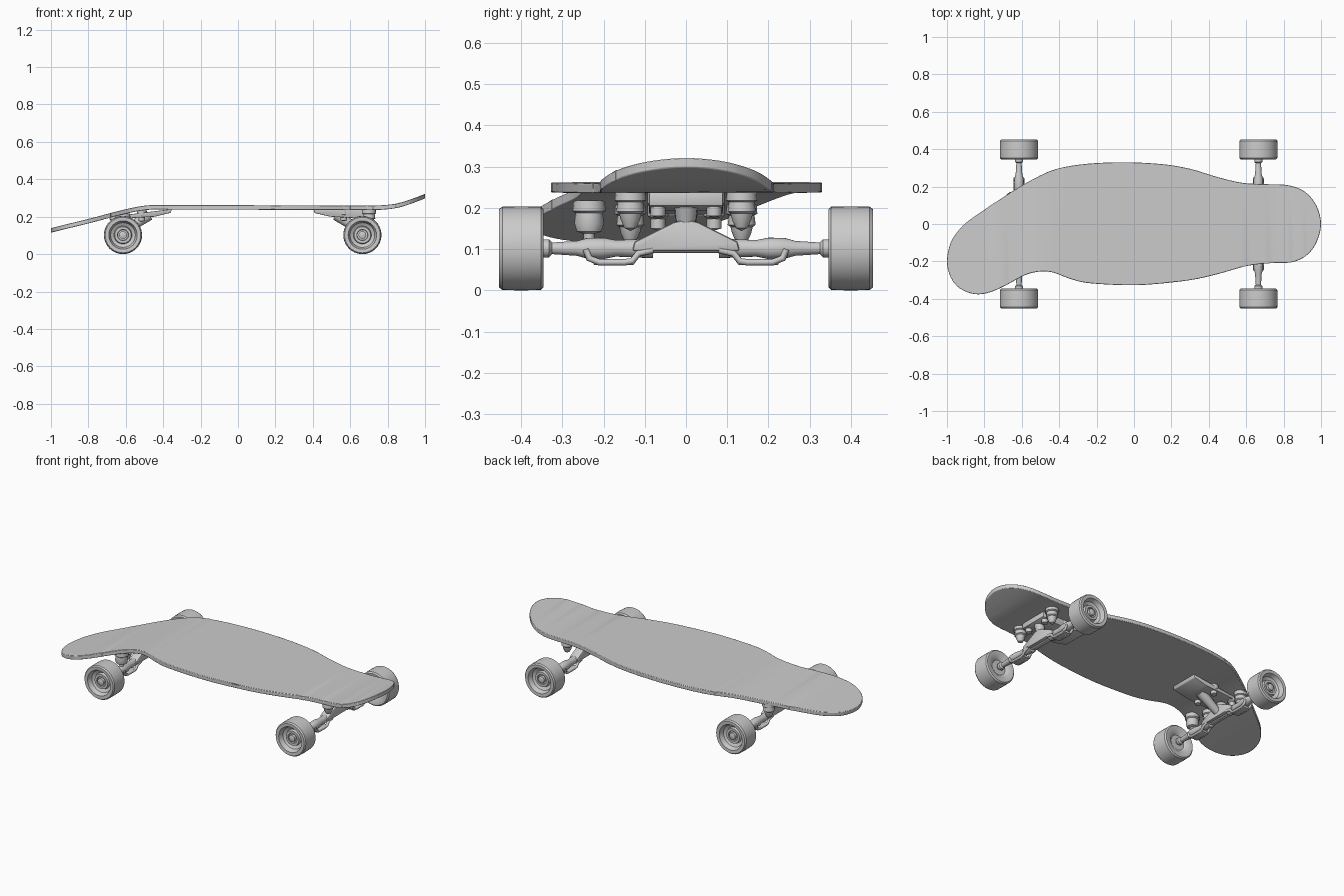
import bpy, bmesh, math
from mathutils import Vector, Matrix

if "Cube" in bpy.data.objects:
    bpy.data.objects.remove(bpy.data.objects["Cube"])


def finish(name, bm, angle=35):
    bmesh.ops.recalc_face_normals(bm, faces=bm.faces)
    me = bpy.data.meshes.new(name)
    bm.to_mesh(me)
    bm.free()
    ob = bpy.data.objects.new(name, me)
    bpy.context.collection.objects.link(ob)
    bpy.ops.object.select_all(action='DESELECT')
    ob.select_set(True)
    bpy.context.view_layer.objects.active = ob
    bpy.ops.object.shade_smooth_by_angle(angle=math.radians(angle))
    return ob


def lathe(name, profile, loc, rot=None, n=32):
    """Revolve (radius, height) points about z, then rotate and move."""
    bm = bmesh.new()
    vs = [bm.verts.new((r, 0, h)) for r, h in profile]
    es = [bm.edges.new(p) for p in zip(vs, vs[1:])]
    bmesh.ops.spin(bm, geom=vs + es, cent=(0, 0, 0), axis=(0, 0, 1),
                   angle=2 * math.pi, steps=n, use_merge=True)
    bmesh.ops.remove_doubles(bm, verts=bm.verts, dist=1e-5)
    m = Matrix.Translation(loc) @ (rot.to_4x4() if rot else Matrix())
    bmesh.ops.transform(bm, matrix=m, verts=bm.verts)
    return finish(name, bm)


def rod(name, a, b, r1, r2=None):
    a, b = Vector(a), Vector(b)
    d = b - a
    r2 = r1 if r2 is None else r2
    q = d.to_track_quat('Z', 'Y').to_matrix()
    return lathe(name, [(0, 0), (r1, 0), (r2, d.length), (0, d.length)], a, q, 16)


def prism(name, pts, offset, bevel):
    """Extrude a planar 3D polygon along an offset."""
    bm = bmesh.new()
    f = bm.faces.new([bm.verts.new(p) for p in pts])
    ex = bmesh.ops.extrude_face_region(bm, geom=[f], use_keep_orig=True)
    bmesh.ops.translate(bm, vec=offset,
                        verts=[g for g in ex['geom'] if isinstance(g, bmesh.types.BMVert)])
    bmesh.ops.recalc_face_normals(bm, faces=bm.faces)
    bmesh.ops.bevel(bm, geom=bm.edges[:], offset=bevel, segments=2, affect='EDGES', profile=0.5)
    return finish(name, bm)


def catmull(p0, p1, p2, p3, t):
    return 0.5 * (2 * p1 + (p2 - p0) * t + (2 * p0 - 5 * p1 + 4 * p2 - p3) * t * t
                  + (3 * p1 - p0 - 3 * p2 + p3) * t ** 3)


# Side profile of the deck top: dropped tail, flat middle, raised nose
SIDE = [(-1.2, .085), (-1, .139), (-.8, .188), (-.6, .24), (-.48, .261), (-.36, .262), (.2, .261),
        (.7, .26), (.78, .262), (.86, .273), (.93, .295), (1, .322), (1.1, .36)]
THICK = .024


def deck_top(x):
    for i in range(1, len(SIDE) - 2):
        (xa, za), (xb, zb) = SIDE[i], SIDE[i + 1]
        if x <= xb or i == len(SIDE) - 3:
            t = (x - xa) / (xb - xa)
            sa = (zb - SIDE[i - 1][1]) / (xb - SIDE[i - 1][0])
            sb = (SIDE[i + 2][1] - za) / (SIDE[i + 2][0] - xa)
            h = xb - xa
            return ((2*t**3 - 3*t*t + 1) * za + (t**3 - 2*t*t + t) * h * sa
                    + (3*t*t - 2*t**3) * zb + (t**3 - t*t) * h * sb)


def under(x):
    return deck_top(x) - THICK


# Deck: smooth outline, sliced across, then bent to the side profile
OUTLINE = [(-1, -.2), (-.98, -.1), (-.93, -.025), (-.86, .035), (-.65, .175), (-.5, .26),
           (-.4, .298), (-.25, .322), (-.05, .33), (.15, .32), (.3, .295), (.45, .25),
           (.58, .22), (.7, .213), (.82, .208), (.91, .175), (.975, .1), (1, 0),
           (.975, -.1), (.92, -.17), (.84, -.205), (.72, -.21), (.6, -.225), (.45, -.267),
           (.3, -.3), (.1, -.322), (-.05, -.327), (-.25, -.315), (-.35, -.29), (-.43, -.26),
           (-.5, -.254), (-.58, -.272), (-.68, -.325), (-.77, -.365), (-.85, -.375),
           (-.93, -.345), (-.98, -.285)]
P = [Vector(p) for p in OUTLINE]
N = len(P)
bm = bmesh.new()
ring = []
for i in range(N):
    for k in range(4):
        v = catmull(P[i - 1], P[i], P[(i + 1) % N], P[(i + 2) % N], k / 4)
        ring.append(bm.verts.new((v.x, v.y, 0)))
bm.faces.new(ring)
for i in range(1, 50):
    bmesh.ops.bisect_plane(bm, geom=bm.verts[:] + bm.edges[:] + bm.faces[:],
                           plane_co=(-1 + i * .04, 0, 0), plane_no=(1, 0, 0))
ex = bmesh.ops.extrude_face_region(bm, geom=bm.faces[:], use_keep_orig=True)
top = {g for g in ex['geom'] if isinstance(g, bmesh.types.BMVert)}
for v in bm.verts:
    v.co.z = deck_top(v.co.x) - (0 if v in top else THICK)
deck = finish("deck", bm, 40)
bev = deck.modifiers.new("edge_round", 'BEVEL')
bev.width, bev.segments, bev.limit_method, bev.angle_limit = .005, 2, 'ANGLE', math.radians(50)

Z = .102
TYRE = [(.012, .362), (.045, .362), (.064, .347), (.094, .345), (.101, .352), (.102, .40),
        (.101, .445), (.095, .453), (.076, .452), (.066, .425), (.048, .415), (.044, .43),
        (.03, .43), (.028, .42), (.02, .42), (.02, .436), (.01, .44), (0, .44)]
BUSH = [(0, .006), (.036, .006), (.038, -.018), (.031, -.022), (.034, -.045), (.027, -.05),
        (.023, -.066), (.014, -.085), (0, -.092)]
BOLT = [(0, .005), (.025, .005), (.025, -.025), (.018, -.032), (.018, -.055), (0, -.06)]

# Trucks; local u points away from the board centre
for end, ax, d in (("rear", -.615, -1), ("front", .665, 1)):
    # Wedge mounting plate against the deck underside
    side = [(-.262, .24), (-.255, .222), (-.17, .2), (-.03, .192), (.06, .205), (.06, .24)]
    pts = []
    for u, z in side:
        x = ax + d * u
        roof = under(x) + .003
        pts.append((x, -.09, roof if z == .24 else min(z, roof - .02)))
    prism(end + "_mounting_plate", pts, (0, .18, 0), .004)
    # Triangular hanger with a lower cross bar
    tri = [(0, .172), (.03, .165), (.125, .118), (.13, .095), (-.13, .095), (-.125, .118), (-.03, .165)]
    prism(end + "_hanger", [(ax - .028, y, z) for y, z in tri], (.056, 0, 0), .006)
    # Pivot and kingpin
    rod(end + "_pivot", (ax - d * .02, 0, .13), (ax - d * .14, 0, .21), .022, .03)
    rod(end + "_kingpin", (ax, 0, .15), (ax + d * .02, 0, under(ax + d * .02) - .0), .022, .032)
    rod(end + "_axle", (ax, -.43, Z), (ax, .43, Z), .011)
    for side_name, s in (("left", -1), ("right", 1)):
        tag = f"{end}_{side_name}_"
        # Axle sleeve with a bulged collar
        rot = Matrix.Rotation(-s * math.pi / 2, 3, 'X')
        lathe(tag + "sleeve", [(0, .08), (.024, .08), (.02, .17), (.026, .2), (.025, .24),
                               (.018, .265), (.014, .325), (.022, .332), (.022, .348), (0, .348)],
              (ax, 0, Z), rot, 20)
        # Hanging loop below the arm
        cu = bpy.data.curves.new(tag + "loop", 'CURVE')
        cu.dimensions, cu.bevel_depth, cu.bevel_resolution, cu.use_fill_caps = '3D', .008, 2, True
        for dx in (-.022, .022):
            path = [(.08, .098), (.115, .09), (.13, .071), (.15, .068), (.21, .068), (.235, .078), (.243, .1)]
            sp = cu.splines.new('POLY')
            sp.points.add(len(path) - 1)
            for p, (y, z) in zip(sp.points, path):
                p.co = (ax + dx, s * y, z, 1)
        bpy.context.collection.objects.link(bpy.data.objects.new(tag + "loop", cu))
        prism(tag + "loop_floor", [(ax - .025, s * .125, .062), (ax + .025, s * .125, .062),
                                   (ax + .025, s * .225, .062), (ax - .025, s * .225, .062)],
              (0, 0, .014), .003)
        # Bushings and bolts under the plate
        bx = ax + d * .035
        lathe(tag + "bushing", BUSH, (bx, s * .135, under(bx)), None, 16)
        for u in (.03, -.1):
            lathe(tag + "bolt", BOLT, (ax + d * u, s * .068, under(ax + d * u)), None, 12)
        lathe(tag + "wheel", TYRE, (ax, 0, Z), rot, 40)

# Extra post carrying the wide side of the tail
lathe("tail_post", [(0, .005), (.038, .005), (.04, -.02), (.033, -.025), (.036, -.05), (.03, -.07),
                    (.013, -.075), (.013, -.11), (0, -.11)], (-.615, -.235, under(-.615)), None, 16)
